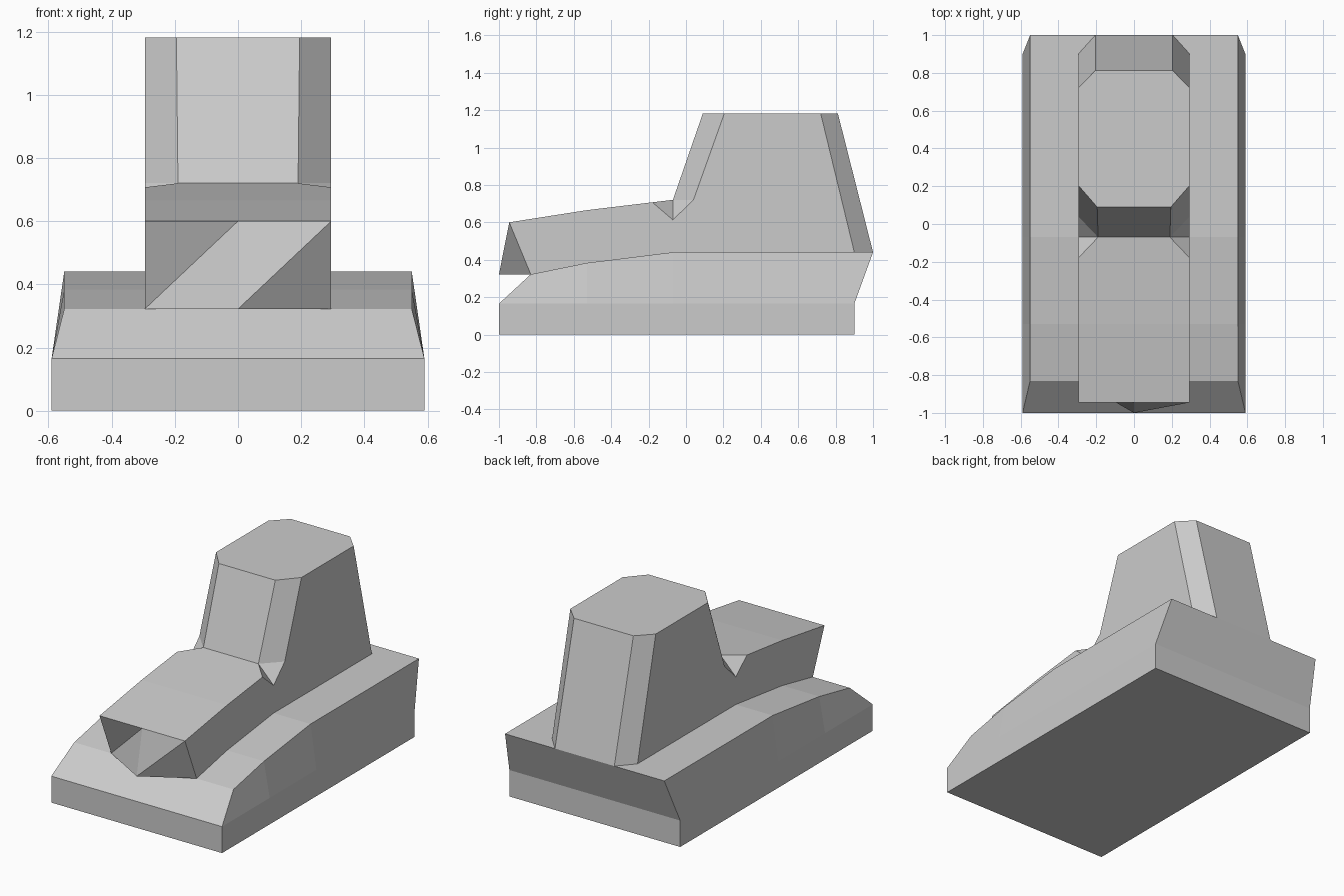
import bpy, bmesh

if "Cube" in bpy.data.objects:
    bpy.data.objects.remove(bpy.data.objects["Cube"])


class Part:
    """Collects flat faces, mirrored or spanning across x = 0."""

    def __init__(self, name):
        self.name, self.bm = name, bmesh.new()

    def face(self, pts):
        self.bm.faces.new([self.bm.verts.new(p) for p in pts])

    def pair(self, pts):
        self.face(pts)
        self.face([(-x, y, z) for x, y, z in reversed(pts)])

    def span(self, half):
        self.face(half + [(-x, y, z) for x, y, z in reversed(half) if x])

    def finish(self):
        bmesh.ops.remove_doubles(self.bm, verts=self.bm.verts, dist=0.0005)
        bmesh.ops.recalc_face_normals(self.bm, faces=self.bm.faces)
        mesh = bpy.data.meshes.new(self.name)
        self.bm.to_mesh(mesh)
        self.bm.free()
        obj = bpy.data.objects.new(self.name, mesh)
        bpy.context.collection.objects.link(obj)


W, D, C = 0.59, 0.55, 0.295          # half widths: base, deck, cabin
LOW, DECK, HOOD, ROOF = 0.165, 0.44, 0.72, 1.182
low_y = [-1, -0.53, -0.07, 0.9]
deck = [(-0.83, 0.322), (-0.53, 0.383), (-0.07, DECK), (1.0, DECK)]

# Lower base: floor, skirt, sloped shoulders and deck
base = Part("base")
base.span([(W, -1, 0), (W, 0.9, 0)])
base.span([(W, -1, 0), (W, -1, LOW)])
base.span([(W, 0.9, 0), (W, 0.9, LOW)])
base.span([(W, -1, LOW), (D, *deck[0])])
base.span([(W, 0.9, LOW), (D, *deck[3])])
for i in range(3):
    a, b = low_y[i], low_y[i + 1]
    base.pair([(W, a, 0), (W, b, 0), (W, b, LOW), (W, a, LOW)])
    base.pair([(W, a, LOW), (W, b, LOW), (D, *deck[i + 1]), (D, *deck[i])])
    if i < 2:
        base.pair([(D, *deck[i]), (D, *deck[i + 1]), (C, *deck[i + 1]), (C, *deck[i])])
base.pair([(D, *deck[2]), (D, *deck[3]), (0.205, *deck[3]), (C, 0.9, DECK), (C, *deck[2])])
base.finish()

# Hood and cabin: one continuous upper shell
upper = Part("hood_and_cabin")
nose_top, nose_low, tip = (C, -0.945, 0.6), (C, *deck[0]), (0, -1, 0.322)
hood_mid, hood_edge = (C, -0.53, 0.665), (C, -0.18, 0.707)
hood_end, notch, pillar = (0.19, -0.07, HOOD), (C, -0.07, 0.613), (C, 0.04, HOOD)
roof = [(0.195, 0.09, ROOF), (C, 0.205, ROOF), (C, 0.72, ROOF), (0.205, 0.812, ROOF)]
rear_side, rear = (C, 0.9, DECK), (0.205, 1.0, DECK)
upper.pair([nose_top, nose_low, (C, *deck[1]), (C, *deck[2]), rear_side,
            roof[2], roof[1], pillar, notch, hood_edge, hood_mid])
upper.span([nose_top, hood_mid])
upper.span([hood_mid, hood_edge, hood_end])
upper.pair([hood_end, hood_edge, notch])
upper.pair([hood_end, notch, pillar])
upper.pair([hood_end, pillar, roof[1], roof[0]])
upper.span([hood_end, roof[0]])
upper.span(roof)
upper.pair([roof[2], rear_side, rear, roof[3]])
upper.span([roof[3], rear])

# Pointed nose, folded slightly differently on each side
top_mid = (0, -0.945, 0.6)
left_top, left_low = (-C, *nose_top[1:]), (-C, *nose_low[1:])
upper.face([top_mid, tip, nose_top])
upper.face([nose_top, tip, nose_low])
upper.face([top_mid, left_low, tip])
upper.face([top_mid, left_top, left_low])
upper.face([tip, left_low, nose_low])
upper.finish()
